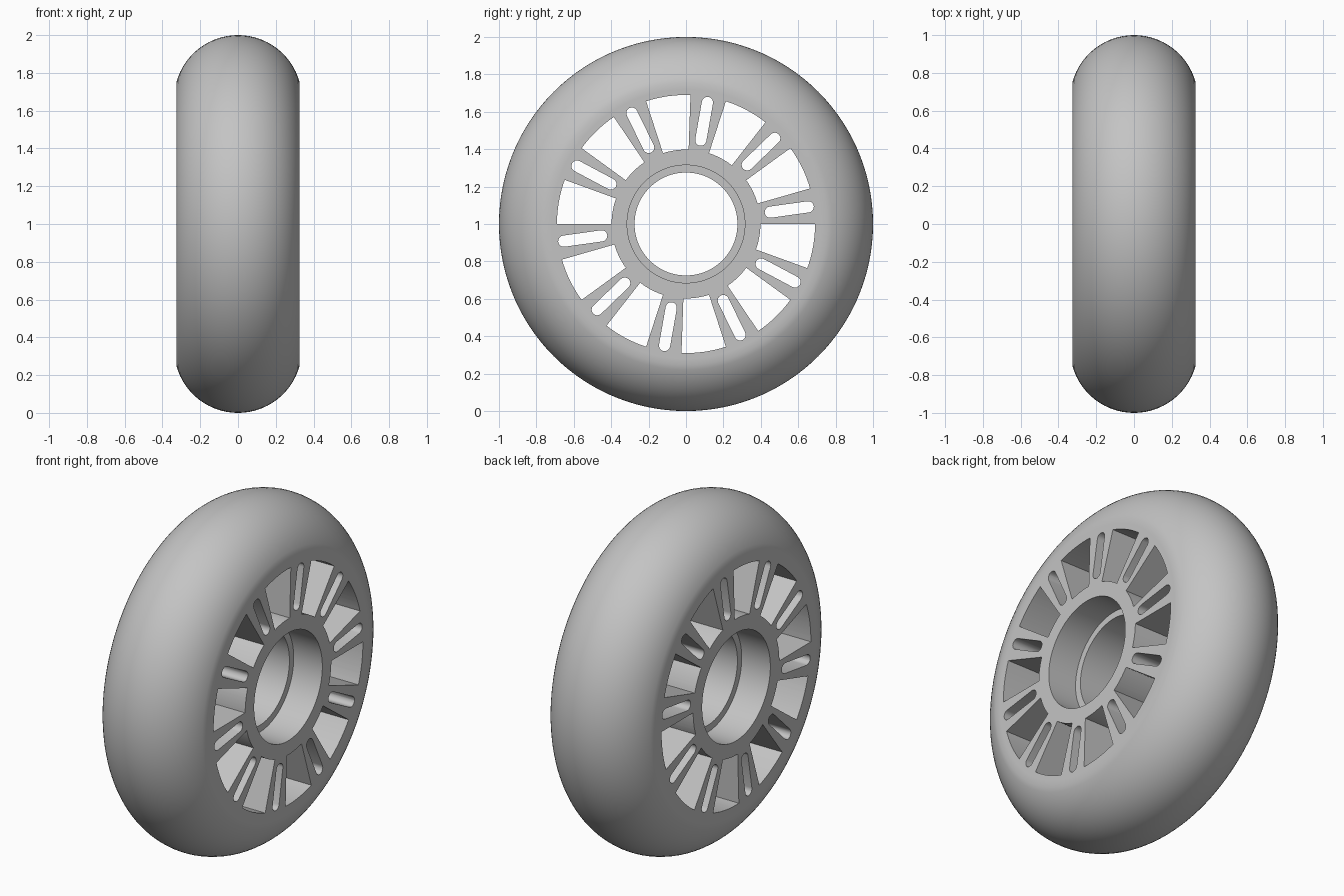
import bpy
import bmesh
from math import cos, sin, pi, radians, asin
from mathutils import Vector

HALF = 0.325          # half width of the wheel
JOIN = 0.72           # radius where tyre meets core
SPOKES = 10

cube = bpy.data.objects.get("Cube")
if cube:
    bpy.data.objects.remove(cube, do_unlink=True)

grey = bpy.data.materials.new("plain_grey")
grey.use_nodes = True
colour = (0.55, 0.55, 0.55, 1)
grey.diffuse_color = colour
grey.node_tree.nodes["Principled BSDF"].inputs["Base Color"].default_value = colour


def finish(bm, name):
    bmesh.ops.recalc_face_normals(bm, faces=bm.faces)
    mesh = bpy.data.meshes.new(name)
    bm.to_mesh(mesh)
    bm.free()
    mesh.materials.append(grey)
    obj = bpy.data.objects.new(name, mesh)
    obj.location.z = 1
    bpy.context.collection.objects.link(obj)
    return obj


def revolve(name, profile, closed):
    """Spin (x, radius) points round the x axle."""
    bm = bmesh.new()
    verts = [bm.verts.new((x, 0, r)) for x, r in profile]
    edges = [bm.edges.new(pair) for pair in zip(verts, verts[1:])]
    if closed:
        edges.append(bm.edges.new((verts[-1], verts[0])))
    bmesh.ops.spin(bm, geom=verts + edges, cent=(0, 0, 0), axis=(1, 0, 0),
                   angle=2 * pi, steps=120, use_merge=True)
    bmesh.ops.remove_doubles(bm, verts=bm.verts, dist=0.0001)
    return finish(bm, name)


def prism(bm, outline):
    """Extrude a (y, z) outline across the whole wheel."""
    face = bm.faces.new([bm.verts.new((-0.5, y, z)) for y, z in outline])
    new = bmesh.ops.extrude_face_region(bm, geom=[face])["geom"]
    moved = [v for v in new if isinstance(v, bmesh.types.BMVert)]
    bmesh.ops.translate(bm, verts=moved, vec=Vector((1, 0, 0)))


def arc(radius, start, end, steps, centre=(0, 0)):
    angles = [start + (end - start) * i / steps for i in range(steps + 1)]
    return [(centre[0] + radius * cos(a), centre[1] + radius * sin(a)) for a in angles]


def smooth(obj):
    bpy.ops.object.select_all(action="DESELECT")
    obj.select_set(True)
    bpy.context.view_layer.objects.active = obj
    bpy.ops.object.shade_smooth_by_angle(angle=radians(30))


# Rounded tyre with flat sidewalls
tread = 0.338
limit = asin(HALF / tread)
crown = [(tread * sin(limit * i / 16), 1 - tread + tread * cos(limit * i / 16))
         for i in range(-16, 17)]
tyre = revolve("tyre", [(-HALF, JOIN)] + crown + [(HALF, JOIN)], False)
smooth(tyre)

# Core with bearing seats on each side of a central ridge
side = [(HALF, JOIN), (HALF, 0.315), (0.14, 0.315), (0.14, 0.275)]
core = revolve("spoked_core", side + [(-x, r) for x, r in reversed(side)], True)

# Windows between the spokes and a rounded slot along each spoke
bm = bmesh.new()
for i in range(SPOKES):
    turn = 2 * pi * i / SPOKES
    a, b = turn + radians(16), turn + radians(36)
    prism(bm, arc(0.69, a, b, 8) + arc(0.398, b, a, 8))
    mid = turn + radians(8)
    ends = [(r * cos(mid), r * sin(mid)) for r in (0.66, 0.455)]
    prism(bm, arc(0.03, mid - pi / 2, mid + pi / 2, 8, ends[0])
          + arc(0.03, mid + pi / 2, mid + 3 * pi / 2, 8, ends[1]))
cutter = finish(bm, "window_cutter")
cutter.hide_render = True

cut = core.modifiers.new("windows", "BOOLEAN")
cut.operation = "DIFFERENCE"
cut.solver = "EXACT"
cut.object = cutter
bpy.context.view_layer.objects.active = core
bpy.ops.object.modifier_apply(modifier=cut.name)
bpy.data.objects.remove(cutter, do_unlink=True)
smooth(core)
